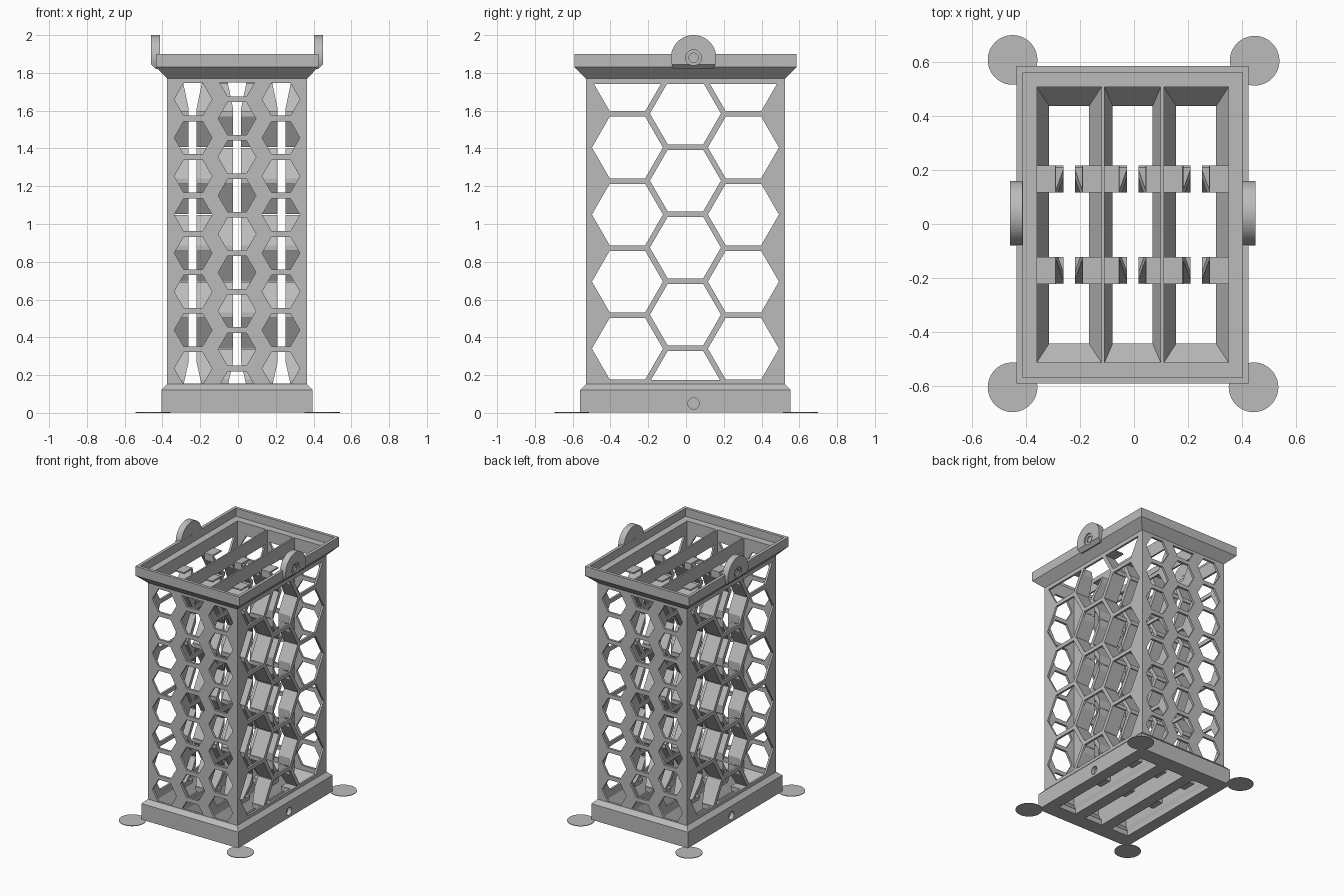
import bpy, bmesh, math
from mathutils import Matrix, Vector

cube = bpy.data.objects.get("Cube")
if cube:
    bpy.data.objects.remove(cube, do_unlink=True)

grey = bpy.data.materials.new("plain grey")
grey.use_nodes = True
grey.diffuse_color = (0.5, 0.5, 0.5, 1)
grey.node_tree.nodes["Principled BSDF"].inputs["Base Color"].default_value = (0.5, 0.5, 0.5, 1)

CENTRE = (-0.005, -0.003, 0)


def finish(name, bm, loc=CENTRE):
    bmesh.ops.recalc_face_normals(bm, faces=bm.faces)
    mesh = bpy.data.meshes.new(name)
    bm.to_mesh(mesh)
    bm.free()
    mesh.materials.append(grey)
    ob = bpy.data.objects.new(name, mesh)
    ob.location = loc
    bpy.context.collection.objects.link(ob)
    return ob


def loft(bm, rings):
    """Stack of rectangles (x0, x1, y0, y1, z) skinned into a closed solid."""
    loops = [[bm.verts.new(p) for p in ((a, c, z), (b, c, z), (b, d, z), (a, d, z))]
             for a, b, c, d, z in rings]
    for lo, hi in zip(loops, loops[1:]):
        for i in range(4):
            j = (i + 1) % 4
            bm.faces.new((lo[i], lo[j], hi[j], hi[i]))
    bm.faces.new(loops[0][::-1])
    bm.faces.new(loops[-1])


def box_rings(rows, cx=0):
    return [(cx - hx, cx + hx, -hy, hy, z) for hx, hy, z in rows]


def trim(bm, co, normal):
    """Remove everything on the normal side of a plane and cap the cut."""
    geom = bm.verts[:] + bm.edges[:] + bm.faces[:]
    bmesh.ops.bisect_plane(bm, geom=geom, plane_co=co, plane_no=normal, clear_outer=True)
    bmesh.ops.holes_fill(bm, edges=[e for e in bm.edges if e.is_boundary])


def rod(bm, radius, depth, centre, axis, sides):
    turn = Matrix.Rotation(math.pi / 2, 4, 'Y' if axis == 'X' else 'X')
    bmesh.ops.create_cone(bm, cap_ends=True, segments=sides, radius1=radius,
                          radius2=radius, depth=depth,
                          matrix=Matrix.Translation(centre) @ turn)


def subtract(ob, *cutters):
    bpy.context.view_layer.objects.active = ob
    for c in cutters:
        c.hide_render = True
        mod = ob.modifiers.new("cut", 'BOOLEAN')
        mod.operation = 'DIFFERENCE'
        mod.solver = 'EXACT'
        mod.object = c
        bpy.ops.object.modifier_apply(modifier=mod.name)


def hex_field(name, axis, radius, columns, pitch, low, high):
    """Columns of flat-topped hexagonal prisms, trimmed to a height band."""
    bm = bmesh.new()
    for u, z0, count in columns:
        for k in range(count):
            z = z0 + pitch * k
            ring = []
            for s in (-1, 1):
                pts = []
                for i in range(6):
                    a = math.radians(60 * i)
                    h, v = u + radius * math.cos(a), z + radius * math.sin(a)
                    pts.append(bm.verts.new((s, h, v) if axis == 'X' else (h, s, v)))
                bm.faces.new(pts)
                ring.append(pts)
            for i in range(6):
                j = (i + 1) % 6
                bm.faces.new((ring[0][i], ring[0][j], ring[1][j], ring[1][i]))
    trim(bm, (0, 0, high), (0, 0, 1))
    trim(bm, (0, 0, low), (0, 0, -1))
    return finish(name, bm)


# Cutters: honeycombs, channels, top recess, base groove and pin holes
side_hexes = hex_field("side_hex_cutter", 'X', 0.188,
                       [(-0.307, 0.34, 5), (0, 0.165, 5), (0.307, 0.34, 5)], 0.355, 0.175, 1.74)
end_hexes = hex_field("end_hex_cutter", 'Y', 0.1,
                      [(-0.2325, 0.235, 8), (0, 0.133, 9), (0.2325, 0.235, 8)], 0.2036, 0.155, 1.75)

bm = bmesh.new()
for cx, hx in ((-0.2355, 0.1195), (0, 0.104), (0.2355, 0.1195)):
    loft(bm, box_rings([(0.074, 0.44, -0.1), (0.074, 0.44, 0.04),
                        (hx, 0.51, 0.12), (hx, 0.51, 1.87)], cx))
channels = finish("channel_cutter", bm)

bm = bmesh.new()
loft(bm, box_rings([(0.365, 0.518, 1.84), (0.407, 0.565, 1.84001), (0.407, 0.565, 2)]))
recess = finish("recess_cutter", bm)

bm = bmesh.new()
for s in (-1, 1):
    rod(bm, 0.03, 0.06, (s * 0.4, 0.043, 0.05), 'X', 24)
pins = finish("pin_cutter", bm)

# Cage: stepped base, walls, dividers and flared rim
bm = bmesh.new()
loft(bm, box_rings([(0.4, 0.557, 0.002), (0.4, 0.557, 0.122), (0.37, 0.527, 0.152),
                    (0.37, 0.527, 1.77), (0.43, 0.588, 1.83), (0.43, 0.588, 1.9)]))
cage = finish("cage", bm)
subtract(cage, channels, recess, side_hexes, end_hexes, pins)

# Guide ribs on walls and dividers, pierced by the same honeycomb
bm = bmesh.new()
slots = (-0.2355, 0, 0.2355)
for y in (-0.17, 0.17):
    edges = [-0.362] + [c for c in slots for _ in range(2)] + [0.362]
    for i in range(0, 8, 2):
        rings = []
        for z, gap in ((0.14, 0.05), (0.27, 0.021), (1.61, 0.021), (1.75, 0.05)):
            x0 = edges[i] + (gap if i > 0 else 0)
            x1 = edges[i + 1] - (gap if i < 6 else 0)
            rings.append((x0, x1, y - 0.05, y + 0.05, z))
        loft(bm, rings)
ribs = finish("guide_ribs", bm)
subtract(ribs, side_hexes)

# Hanging lugs on both sides, with stepped screw holes
for s, name in ((1, "left_lug"), (-1, "right_lug")):
    hub = Vector((0, 0.043, 1.88))
    bm = bmesh.new()
    rod(bm, 0.12, 0.047, hub + Vector((s * 0.431, 0, 0)), 'X', 64)
    trim(bm, (s * 0.4545, 0, 1.845), (s, 0, -1))
    trim(bm, (0, 0, 1.82), (0, 0, -1))
    lug = finish(name, bm)
    for radius, x in ((0.042, 0.46), (0.025, 0.45), (0.025, 0.395)):
        bm = bmesh.new()
        rod(bm, radius, 0.03, hub + Vector((s * x, 0, 0)), 'X', 32)
        hole = finish("lug_hole_cutter", bm)
        subtract(lug, hole)
        bpy.data.objects.remove(hole, do_unlink=True)
    bpy.ops.object.select_all(action='DESELECT')
    lug.select_set(True)
    bpy.context.view_layer.objects.active = lug
    bpy.ops.object.shade_smooth_by_angle(angle=math.radians(30))

for c in (side_hexes, end_hexes, channels, recess, pins):
    bpy.data.objects.remove(c, do_unlink=True)

# Thin round pads near the four base corners
for i, (x, y) in enumerate(((-0.45, 0.608), (0.447, 0.605), (-0.45, -0.605), (0.443, -0.605))):
    bm = bmesh.new()
    bmesh.ops.create_cone(bm, cap_ends=True, segments=48, radius1=0.092, radius2=0.092,
                          depth=0.004, matrix=Matrix.Translation((0, 0, 0.002)))
    finish("corner_pad_%d" % (i + 1), bm, (x, y, 0))
